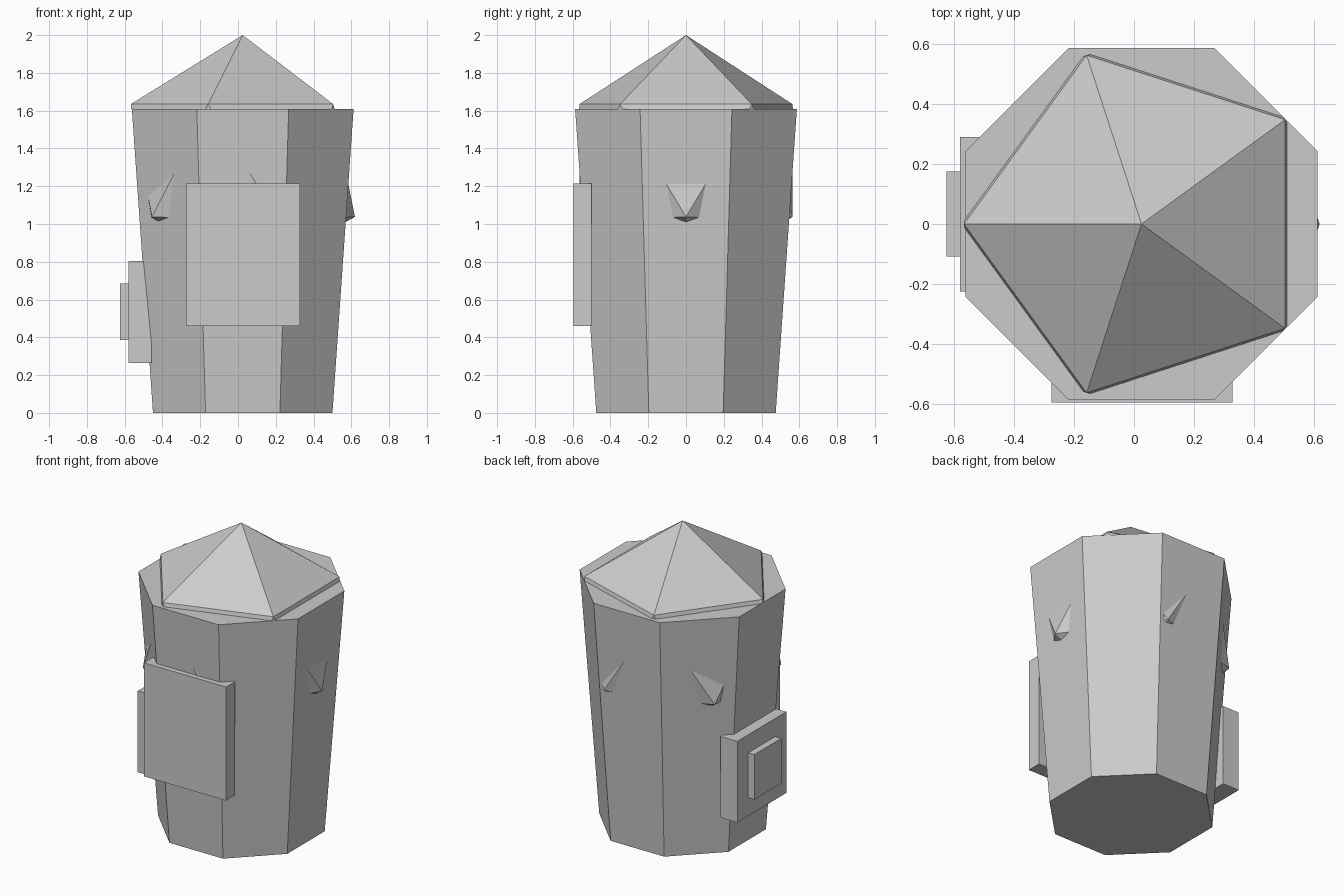
import bpy, bmesh, math
from mathutils import Vector, Matrix

if "Cube" in bpy.data.objects:
    bpy.data.objects.remove(bpy.data.objects["Cube"])

CX = 0.025  # tower axis
grey = bpy.data.materials.new("light_grey")
grey.diffuse_color = (0.6, 0.6, 0.6, 1)
grey.use_nodes = True
grey.node_tree.nodes["Principled BSDF"].inputs["Base Color"].default_value = grey.diffuse_color


def finish(name, bm):
    bmesh.ops.recalc_face_normals(bm, faces=bm.faces)
    me = bpy.data.meshes.new(name)
    bm.to_mesh(me)
    bm.free()
    me.materials.append(grey)
    ob = bpy.data.objects.new(name, me)
    bpy.context.collection.objects.link(ob)
    return ob


def box(name, lo, hi):
    lo, hi = Vector(lo), Vector(hi)
    bm = bmesh.new()
    size = Matrix.Diagonal((*(hi - lo), 1))
    bmesh.ops.create_cube(bm, size=1, matrix=Matrix.Translation((lo + hi) / 2) @ size)
    return finish(name, bm)


def polar(r, a, z):
    return (CX + r * math.cos(a), r * math.sin(a), z)


# Flared octagonal body
bm = bmesh.new()
k = 1 / math.cos(math.pi / 8)
bmesh.ops.create_cone(bm, cap_ends=True, segments=8, radius1=0.475 * k, radius2=0.587 * k, depth=1.61,
                      matrix=Matrix.Translation((CX, 0, 0.805)) @ Matrix.Rotation(math.pi / 8, 4, 'Z'))
finish("body", bm)

# Five-sided roof with a thin eave whose lower corners are clipped
bm = bmesh.new()
apex = bm.verts.new((CX, 0, 2.0))
step = math.tau / 5
corners = [bm.verts.new(polar(0.592, math.pi + i * step, 1.635)) for i in range(5)]
lower = []
for i in range(5):
    mid = math.pi + (i + 0.5) * step
    for s in (-1, 1):
        a, h = 0.486, s * 0.336
        lower.append(bm.verts.new(polar(math.hypot(a, h), mid + math.atan2(h, a), 1.608)))
for i in range(5):
    j = (i + 1) % 5
    bm.faces.new((corners[i], corners[j], apex))
    bm.faces.new((lower[2 * i], lower[2 * i + 1], corners[j], corners[i]))
    bm.faces.new((lower[2 * i + 1], lower[2 * j], corners[j]))
bm.faces.new(lower)
finish("roof", bm)

# Five spikes around the body: rays (radial, sideways, up) from the tip into the wall
rays = [(-0.035, 0.105, 0.175), (-0.035, -0.105, 0.175), (-0.048, -0.07, -0.003),
        (-0.05, 0, -0.028), (-0.048, 0.07, -0.003)]
for n in range(5):
    bm = bmesh.new()
    tip = bm.verts.new((0.594, 0, 1.038))
    base = [bm.verts.new(tip.co + Vector(r) * 1.7) for r in rays]
    for i in range(5):
        bm.faces.new((tip, base[i], base[(i + 1) % 5]))
    bm.faces.new(base)
    bm.transform(Matrix.Translation((CX, 0, 0)) @ Matrix.Rotation(n * step, 4, 'Z'))
    finish(f"spike_{n + 1}", bm)

# Front slab and stepped side panel
box("front_slab", (-0.275, -0.595, 0.46), (0.328, -0.5, 1.215))
box("side_panel", (-0.58, -0.225, 0.265), (-0.458, 0.29, 0.805))
box("side_panel_plate", (-0.625, -0.108, 0.385), (-0.57, 0.175, 0.685))
